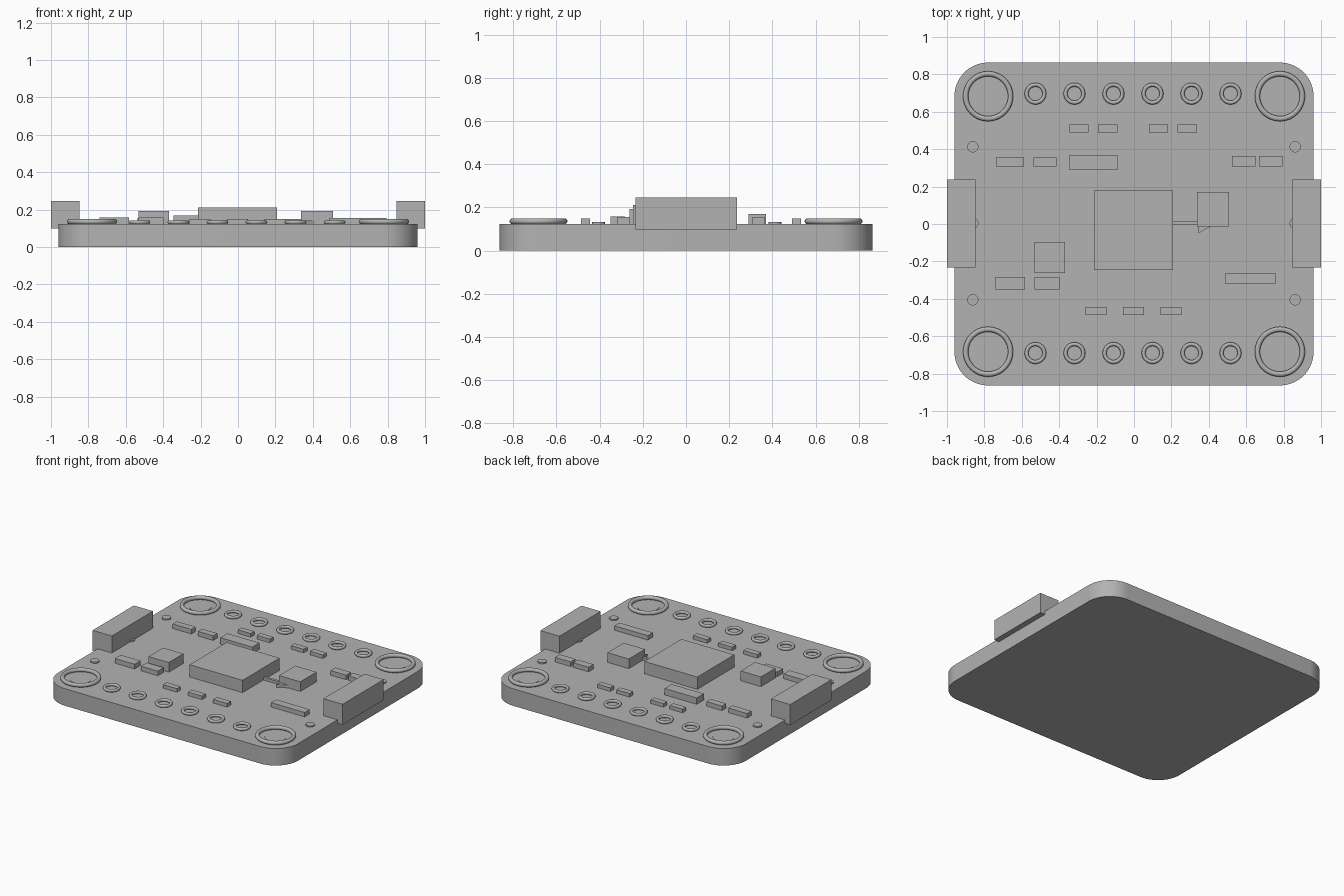
import bpy
import bmesh
import math
from mathutils import Vector

cube = bpy.data.objects.get("Cube")
if cube:
    bpy.data.objects.remove(cube, do_unlink=True)

grey = bpy.data.materials.new("plain_grey")
grey.use_nodes = True
GREY = (0.45, 0.45, 0.45, 1)
grey.diffuse_color = GREY
grey.node_tree.nodes["Principled BSDF"].inputs["Base Color"].default_value = GREY

TOP = 0.123   # upper face of the board
SINK = 0.01   # how far parts sit into the board


def finish(ob, name, smooth=False):
    ob.name = name
    ob.data.materials.append(grey)
    if smooth:
        bpy.ops.object.select_all(action="DESELECT")
        ob.select_set(True)
        bpy.context.view_layer.objects.active = ob
        bpy.ops.object.shade_smooth_by_angle(angle=math.radians(35))
    return ob


def prism(name, points, z0, z1, smooth=False):
    """Extrude a flat outline from z0 to z1."""
    bm = bmesh.new()
    face = bm.faces.new([bm.verts.new((x, y, z0)) for x, y in points])
    out = bmesh.ops.extrude_face_region(bm, geom=[face])
    verts = [v for v in out["geom"] if isinstance(v, bmesh.types.BMVert)]
    bmesh.ops.translate(bm, verts=verts, vec=Vector((0, 0, z1 - z0)))
    bmesh.ops.recalc_face_normals(bm, faces=bm.faces)
    mesh = bpy.data.meshes.new(name)
    bm.to_mesh(mesh)
    bm.free()
    ob = bpy.data.objects.new(name, mesh)
    bpy.context.collection.objects.link(ob)
    return finish(ob, name, smooth)


def box(name, x0, x1, y0, y1, top, bottom=TOP - SINK):
    return prism(name, [(x0, y0), (x1, y0), (x1, y1), (x0, y1)], bottom, top)


def disc(name, x, y, radius, top):
    steps = [math.tau * i / 32 for i in range(32)]
    points = [(x + radius * math.cos(a), y + radius * math.sin(a)) for a in steps]
    return prism(name, points, TOP - SINK, top, True)


def ring(name, x, y, outer, inner):
    minor = (outer - inner) / 2
    bpy.ops.mesh.primitive_torus_add(
        location=(x, y, TOP + minor * 0.9), major_radius=(outer + inner) / 2,
        minor_radius=minor, major_segments=48, minor_segments=16)
    return finish(bpy.context.object, name, True)


# Board with rounded corners
HX, HY, R = 0.96, 0.863, 0.18
outline = []
for k, (sx, sy) in enumerate([(1, 1), (-1, 1), (-1, -1), (1, -1)]):
    for i in range(17):
        a = math.pi / 2 * (k + i / 16)
        outline.append((sx * (HX - R) + R * math.cos(a),
                        sy * (HY - R) + R * math.sin(a)))
prism("board", outline, 0, TOP, True)

# Corner mounting rings, pin rings, dots and edge connectors
for sx, side in ((1, "left"), (-1, "right")):
    for sy, end in ((-1, "front"), (1, "back")):
        ring(f"mount_ring_{end}_{side}", sx * 0.78, sy * 0.683, 0.134, 0.106)
        disc(f"mount_disc_{end}_{side}", sx * 0.78, sy * 0.683, 0.072, TOP + 0.002)
    for i, y in enumerate((-0.405, 0.004, 0.413)):
        disc(f"dot_{side}_{i}", sx * 0.862, y, 0.03, 0.132)
    x0, x1 = sorted((sx * 0.847, sx))
    box(f"connector_{side}", x0, x1, -0.233, 0.237, 0.246, 0.098)

for y, end in ((-0.69, "front"), (0.697, "back")):
    for i in range(6):
        ring(f"pin_ring_{end}_{i}", -0.527 + i * 0.2086, y, 0.058, 0.037)

# Chips
box("main_chip", -0.215, 0.208, -0.245, 0.178, 0.212)
box("square_chip_left", 0.337, 0.508, -0.013, 0.172, 0.193)
box("square_chip_right", -0.532, -0.37, -0.262, -0.096, 0.193)
box("long_chip_back", -0.345, -0.088, 0.289, 0.37, 0.169)
box("long_chip_front", 0.489, 0.757, -0.32, -0.262, 0.155)

# Rows of small components: start positions, width, depth range, top
rows = {
    "back_row": ((-0.345, -0.192, 0.08, 0.233), 0.103, 0.49, 0.532, 0.149),
    "front_row": ((-0.26, -0.059, 0.142), 0.112, -0.487, -0.444, 0.149),
    "back_left_pair": ((0.524, 0.668), 0.126, 0.308, 0.364, 0.156),
    "back_right_large": ((-0.738,), 0.15, 0.308, 0.356, 0.156),
    "back_right_small": ((-0.537,), 0.123, 0.308, 0.356, 0.156),
    "front_right_large": ((-0.74,), 0.158, -0.35, -0.283, 0.157),
    "front_right_small": ((-0.532,), 0.135, -0.35, -0.283, 0.157),
}
for name, (starts, width, y0, y1, top) in rows.items():
    for i, x in enumerate(starts):
        box(f"{name}_{i}", x, x + width, y0, y1, top)

# Raised arrow between the main chip and the square chip
box("arrow_shaft", 0.2, 0.35, -0.006, 0.013, 0.143)
prism("arrow_head", [(0.345, -0.05), (0.44, 0.004), (0.345, 0.057)], TOP - SINK, 0.143)
